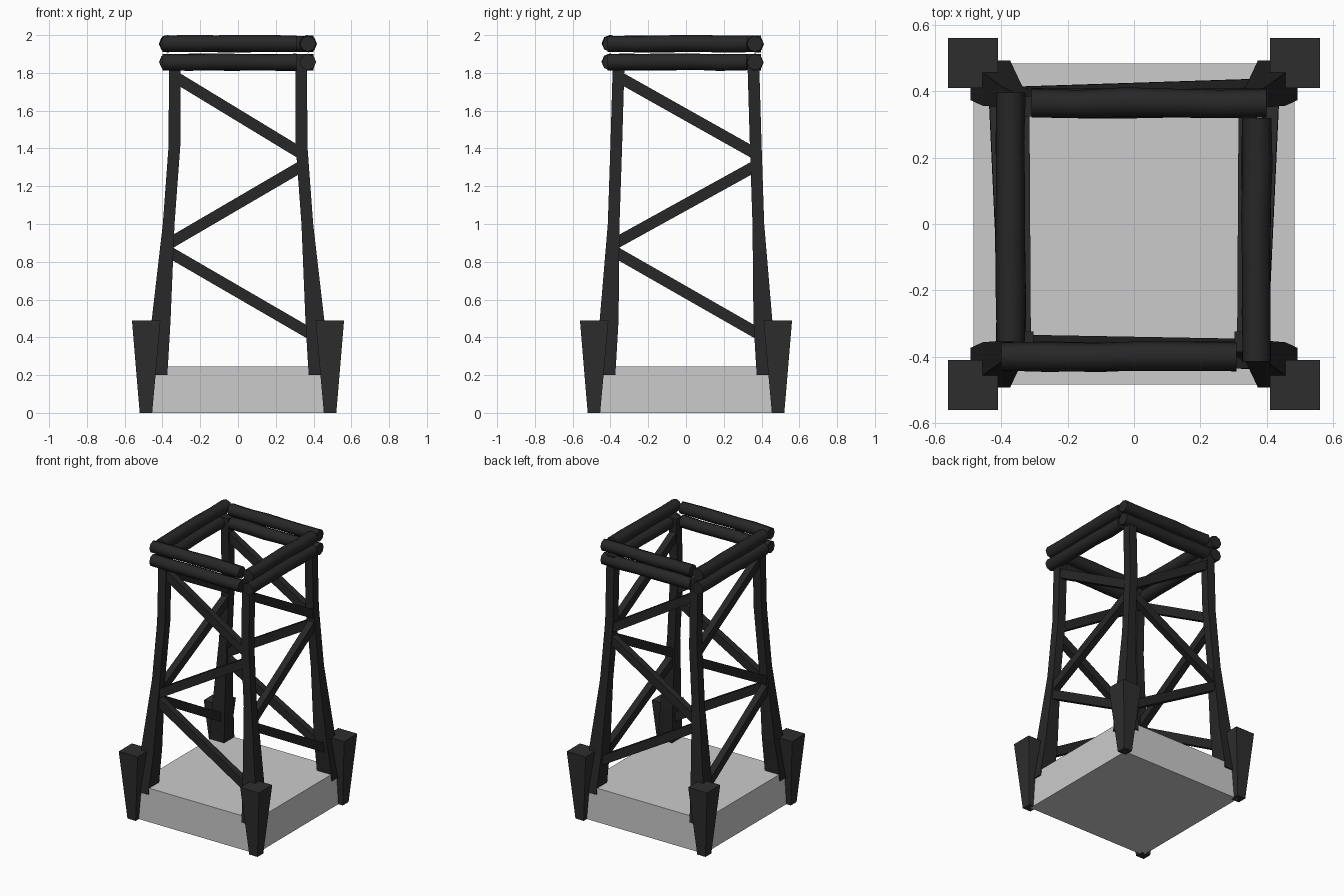
import bpy, math, random
from mathutils import Vector

if "Cube" in bpy.data.objects:
    bpy.data.objects.remove(bpy.data.objects["Cube"])

random.seed(4)
SIDES = [(-1, -1), (1, -1), (1, 1), (-1, 1)]


def material(name, v):
    m = bpy.data.materials.new(name)
    m.diffuse_color = (v, v, v, 1)
    m.use_nodes = True
    m.node_tree.nodes["Principled BSDF"].inputs["Base Color"].default_value = m.diffuse_color
    return m


dark_wood = material("dark_wood", 0.02)
post_wood = material("post_wood", 0.027)


def loft(name, rings, mat=None, smooth=False):
    """Skin a list of equal-length rings and cap both ends."""
    n = len(rings[0])
    verts = [v for r in rings for v in r]
    faces = [(i * n + j, i * n + (j + 1) % n, (i + 1) * n + (j + 1) % n, (i + 1) * n + j)
             for i in range(len(rings) - 1) for j in range(n)]
    faces += [tuple(reversed(range(n))), tuple(range(len(verts) - n, len(verts)))]
    me = bpy.data.meshes.new(name)
    me.from_pydata(verts, [], faces)
    me.update()
    ob = bpy.data.objects.new(name, me)
    bpy.context.collection.objects.link(ob)
    if mat:
        me.materials.append(mat)
    if smooth:
        me.shade_smooth()
        me.set_sharp_from_angle(angle=math.radians(50))
    return ob


def square(cx, cy, z, h):
    return [(cx + a * h, cy + b * h, z) for a, b in SIDES]


def fix_winding(ob):
    import bmesh
    bm = bmesh.new()
    bm.from_mesh(ob.data)
    bmesh.ops.recalc_face_normals(bm, faces=bm.faces)
    bm.to_mesh(ob.data)
    bm.free()


def beam(name, p, q, out, wide, deep):
    """Square beam from p to q; out is the direction the face looks."""
    p, q, out = Vector(p), Vector(q), Vector(out)
    side = (q - p).cross(out).normalized() * wide
    depth = out * deep
    fix_winding(loft(name, [[c + side * a + depth * b for a, b in SIDES] for c in (p, q)], dark_wood))


def log(name, p, q, r=0.043):
    """Slightly crooked eight-sided log."""
    p, q = Vector(p), Vector(q)
    u = (q - p).cross(Vector((0, 0, 1))).normalized()
    w = Vector((0, 0, 1))
    rings = []
    for i in range(6):
        c = p.lerp(q, i / 5)
        k = 0.003 if 0 < i < 5 else 0
        c = c + u * random.uniform(-k, k) + w * random.uniform(-k, k)
        rr = r * random.uniform(0.98, 1.06)
        rings.append([c + (u * math.cos(t) + w * math.sin(t)) * rr
                      for t in (math.tau * j / 8 for j in range(8))])
    fix_winding(loft(name, rings, dark_wood, True))


# Base block
loft("base_block", [square(0, 0, 0, 0.485), square(0, 0, 0.245, 0.485)])

# Leg path: z, x, y, half width
LEG = [(0.2, 0.434, 0.434, 0.06), (0.49, 0.407, 0.407, 0.05), (1.0, 0.367, 0.383, 0.031),
       (1.42, 0.336, 0.369, 0.031), (1.9, 0.335, 0.355, 0.031)]


def leg_at(z):
    for a, b in zip(LEG, LEG[1:]):
        if z <= b[0]:
            t = (z - a[0]) / (b[0] - a[0])
            return [a[k] + (b[k] - a[k]) * t for k in (1, 2)]


# Corner posts and curved legs
for i, (sx, sy) in enumerate(SIDES):
    loft(f"corner_post_{i}", [square(sx * 0.4875, sy * 0.4875, 0, 0.033),
                              square(sx * 0.486, sy * 0.486, 0.49, 0.0755)], post_wood)
    loft(f"leg_{i}", [square(sx * x, sy * y, z, h) for z, x, y, h in LEG], dark_wood)

# Zigzag braces, the same pattern on opposite sides
for s, tag in ((-1, "a"), (1, "b")):
    for i, (z0, z1) in enumerate([(1.78, 1.37), (0.89, 1.31), (0.86, 0.40)]):
        (x0, y0), (x1, y1) = leg_at(z0), leg_at(z1)
        beam(f"front_back_brace_{tag}{i}", (-x0, s * y0, z0), (x1, s * y1, z1), (0, s, 0), 0.03, 0.024)
        beam(f"side_brace_{tag}{i}", (s * x0, -y0, z0), (s * x1, y1, z1), (s, 0, 0), 0.03, 0.024)

# Two layers of rim logs in a pinwheel
for layer, z in (("lower", 1.857), ("upper", 1.954)):
    log(f"front_log_{layer}", (-0.40, -0.40, z), (0.31, -0.40, z))
    log(f"back_log_{layer}", (-0.31, 0.365, z), (0.40, 0.365, z))
    log(f"left_log_{layer}", (-0.372, -0.355, z), (-0.372, 0.397, z))
    log(f"right_log_{layer}", (0.37, -0.415, z), (0.37, 0.32, z))
